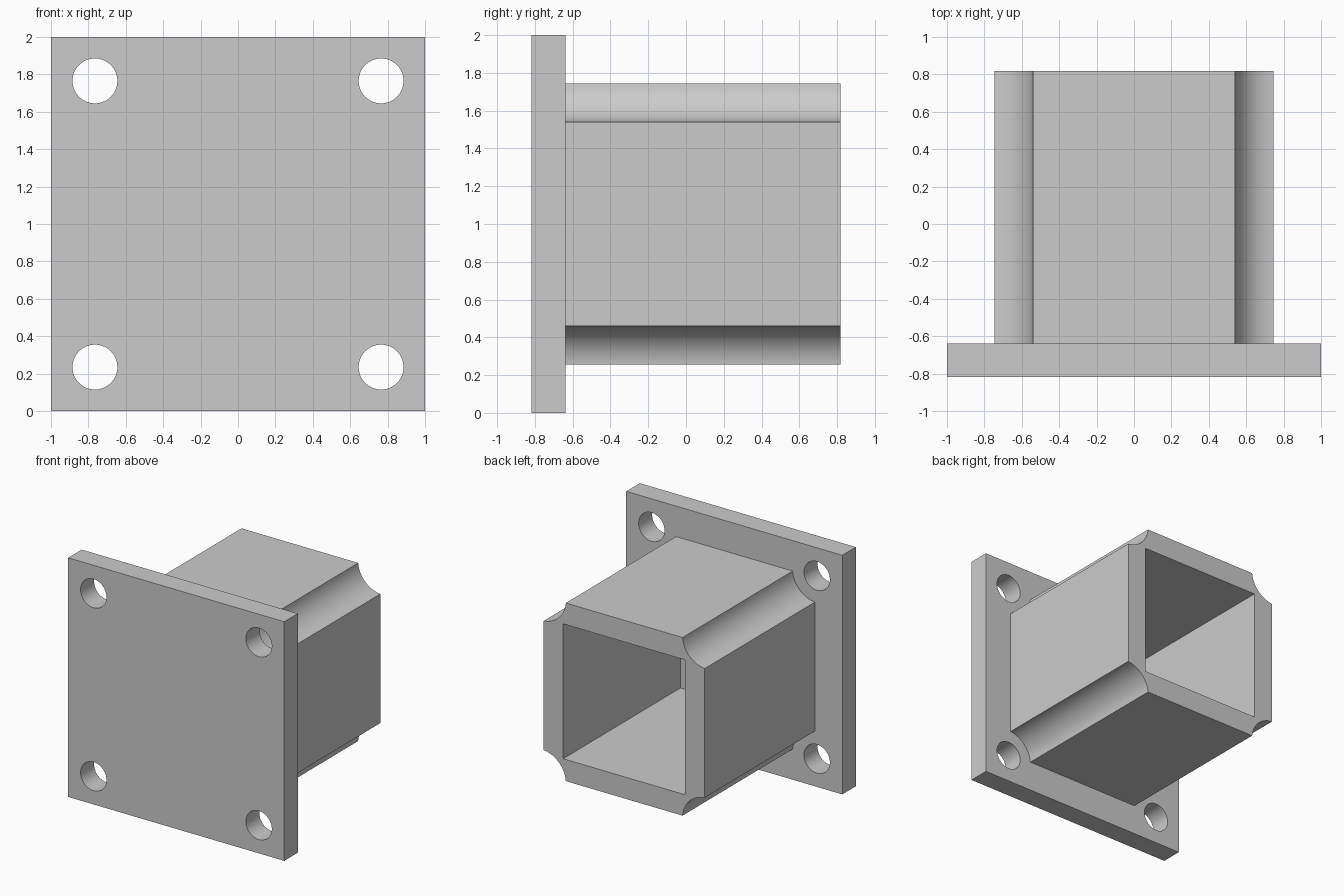
import bpy
import bmesh
from math import cos, sin, pi, asin, radians
from mathutils import Vector

if "Cube" in bpy.data.objects:
    bpy.data.objects.remove(bpy.data.objects["Cube"])

FRONT, BACK = -0.817, 0.817      # overall depth
PLATE_BACK = -0.638              # rear face of the plate
POCKET_FLOOR = -0.73             # blind end of the square bore
HALF, BORE = 0.745, 0.564        # half widths of sleeve and bore
BOLT, BOLT_R, RELIEF_R = 0.765, 0.12, 0.226
CORNERS = [(1, 1), (-1, 1), (-1, -1), (1, -1)]

grey = bpy.data.materials.new("light grey")
grey.use_nodes = True
colour = (0.6, 0.6, 0.6, 1)
grey.diffuse_color = colour
grey.node_tree.nodes["Principled BSDF"].inputs["Base Color"].default_value = colour


def prism(name, outline, y0, y1):
    """Extrude an outline in x and z (centred on the plate) from y0 to y1."""
    bm = bmesh.new()
    face = bm.faces.new([bm.verts.new((x, y0, z + 1)) for x, z in outline])
    grown = bmesh.ops.extrude_face_region(bm, geom=[face])["geom"]
    verts = [v for v in grown if isinstance(v, bmesh.types.BMVert)]
    bmesh.ops.translate(bm, verts=verts, vec=Vector((0, y1 - y0, 0)))
    bmesh.ops.recalc_face_normals(bm, faces=bm.faces)
    mesh = bpy.data.meshes.new(name)
    bm.to_mesh(mesh)
    bm.free()
    mesh.materials.append(grey)
    obj = bpy.data.objects.new(name, mesh)
    bpy.context.collection.objects.link(obj)
    return obj


def square(half):
    return [(sx * half, sz * half) for sx, sz in CORNERS]


def circle(cx, cz, r, n=64):
    return [(cx + r * cos(2 * pi * i / n), cz + r * sin(2 * pi * i / n)) for i in range(n)]


def relieved_square(steps=20):
    """Square whose corners are scooped out concentric with the bolt holes."""
    start = pi + asin((BOLT - HALF) / RELIEF_R)
    # run from the top flat to the side flat of the first corner
    a0, a1 = start, 1.5 * pi - (start - pi)
    arc = [a0 + (a1 - a0) * i / steps for i in range(steps + 1)]
    points = []
    for sx, sz in CORNERS:
        corner = [(sx * (BOLT + RELIEF_R * cos(a)), sz * (BOLT + RELIEF_R * sin(a))) for a in arc]
        points += reversed(corner) if sx * sz > 0 else corner
    return points


def combine(target, tool, operation):
    mod = target.modifiers.new(operation.lower(), 'BOOLEAN')
    mod.operation, mod.solver, mod.object = operation, 'EXACT', tool
    bpy.ops.object.select_all(action='DESELECT')
    target.select_set(True)
    bpy.context.view_layer.objects.active = target
    bpy.ops.object.modifier_apply(modifier=mod.name)
    bpy.data.objects.remove(tool)


# Flange plate with the sleeve rooted slightly inside it
flange = prism("flanged_sleeve", square(1), FRONT, PLATE_BACK)
sleeve = prism("sleeve", relieved_square(), PLATE_BACK - 0.05, BACK)
combine(flange, sleeve, 'UNION')

# Blind square bore, open at the back
combine(flange, prism("bore_cutter", square(BORE), POCKET_FLOOR, BACK + 0.1), 'DIFFERENCE')

# Four bolt holes
for sx, sz in CORNERS:
    cutter = prism("bolt_cutter", circle(sx * BOLT, sz * BOLT, BOLT_R), FRONT - 0.1, PLATE_BACK + 0.1)
    combine(flange, cutter, 'DIFFERENCE')

bpy.ops.object.shade_smooth_by_angle(angle=radians(30))
